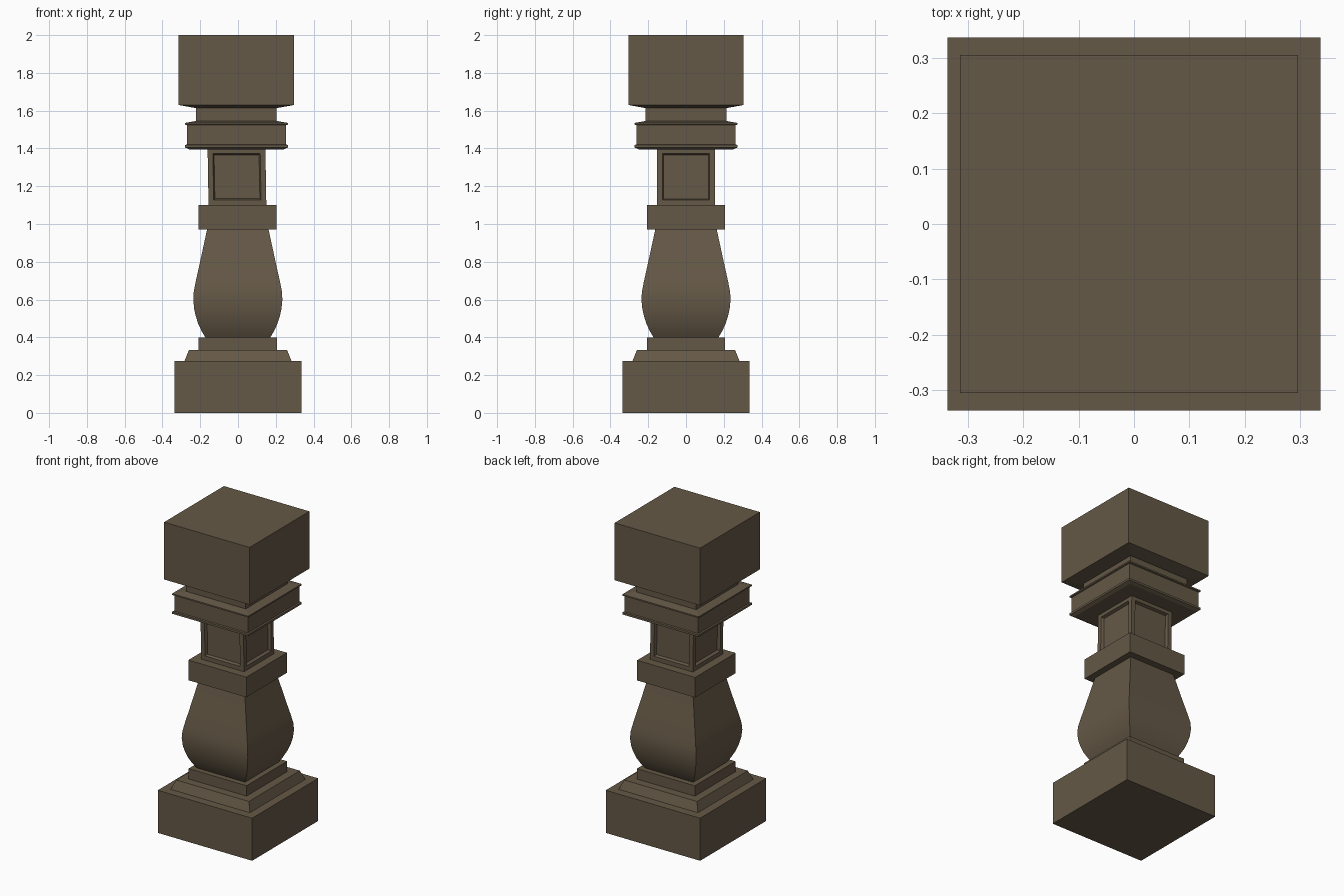
import bpy, bmesh

if "Cube" in bpy.data.objects:
    bpy.data.objects.remove(bpy.data.objects["Cube"])

stone = bpy.data.materials.new("brown_stone")
stone.diffuse_color = (0.13, 0.099, 0.062, 1)
stone.use_nodes = True
stone.node_tree.nodes["Principled BSDF"].inputs["Base Color"].default_value = stone.diffuse_color


def square_loft(name, rings, smooth=False, panels=False):
    """Loft of square cross-sections; rings are (z, half width, x offset)."""
    bm = bmesh.new()
    loops = []
    for z, h, ox in rings:
        loops.append([bm.verts.new((sx * h + ox, sy * h, z))
                      for sx, sy in ((-1, -1), (1, -1), (1, 1), (-1, 1))])
    sides = []
    for a, b in zip(loops, loops[1:]):
        for i in range(4):
            j = (i + 1) % 4
            sides.append(bm.faces.new((a[i], a[j], b[j], b[i])))
    bm.faces.new(loops[0][::-1])
    bm.faces.new(loops[-1])
    bm.normal_update()
    if panels:  # recessed panel on each side
        bmesh.ops.inset_individual(bm, faces=sides, thickness=0.039)
        bmesh.ops.inset_individual(bm, faces=sides, thickness=0.009, depth=-0.018)
    me = bpy.data.meshes.new(name)
    bm.to_mesh(me)
    bm.free()
    me.materials.append(stone)
    ob = bpy.data.objects.new(name, me)
    bpy.context.collection.objects.link(ob)
    if smooth:
        bpy.ops.object.select_all(action='DESELECT')
        ob.select_set(True)
        bpy.context.view_layer.objects.active = ob
        bpy.ops.object.shade_smooth_by_angle(angle=0.6)
    return ob


# Base
square_loft("base_block", [(0, 0.337, 0), (0.275, 0.337, 0)])
square_loft("base_chamfer", [(0.275, 0.283, 0), (0.333, 0.26, 0)])
square_loft("base_collar", [(0.333, 0.207, -0.001), (0.40, 0.207, -0.001)])

# Swelling square shaft
bulb = [(0.40, 0.172), (0.43, 0.19), (0.47, 0.209), (0.51, 0.222), (0.55, 0.231),
        (0.60, 0.236), (0.645, 0.233), (0.70, 0.222), (0.78, 0.204), (0.97, 0.163)]
square_loft("bulb_shaft", [(z, h, -0.001) for z, h in bulb], smooth=True)

# Middle block and panelled neck
square_loft("middle_block", [(0.97, 0.207, -0.003), (1.10, 0.207, -0.003)])
square_loft("panelled_neck", [(1.10, 0.153, -0.003), (1.40, 0.153, -0.008)], panels=True)

# Capital moulding with a lip at top and bottom
mould = [(1.395, 0.25), (1.405, 0.272), (1.418, 0.272), (1.421, 0.263), (1.523, 0.263),
         (1.526, 0.272), (1.535, 0.272), (1.544, 0.222)]
square_loft("capital_moulding", [(z, h, -0.008) for z, h in mould])
square_loft("capital_neck", [(1.54, 0.214, -0.009), (1.616, 0.214, -0.009)])

# Top block with sloping underside
square_loft("top_block", [(1.615, 0.222, -0.009), (1.63, 0.305, -0.009), (2.0, 0.305, -0.009)])
